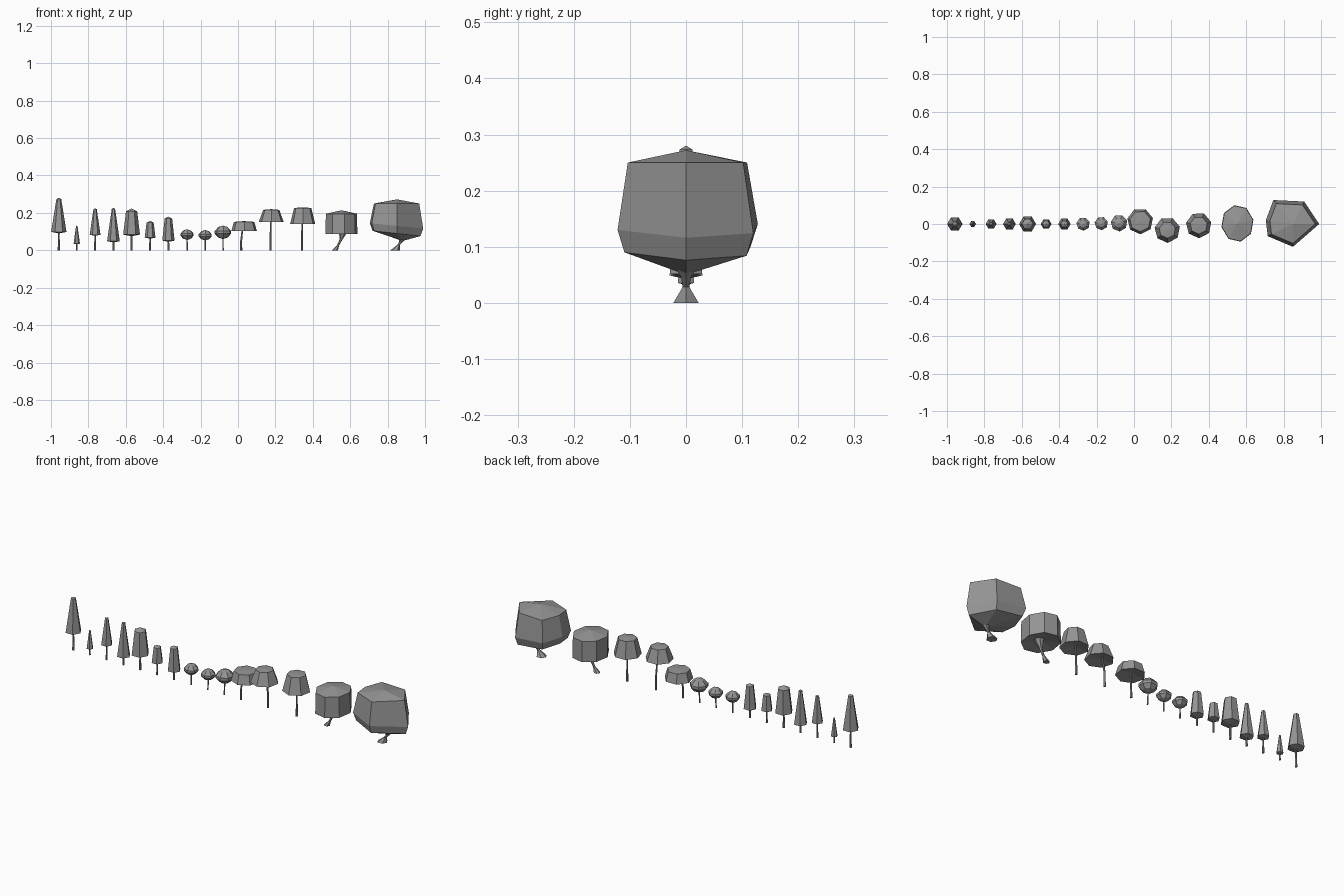
import bpy
import math

default_cube = bpy.data.objects.get("Cube")
if default_cube:
    bpy.data.objects.remove(default_cube, do_unlink=True)

grey = bpy.data.materials.new("plain grey")
grey.use_nodes = True
grey_colour = (0.3, 0.3, 0.3, 1)
grey.diffuse_color = grey_colour
grey.node_tree.nodes["Principled BSDF"].inputs["Base Color"].default_value = grey_colour


def loft(name, rings, bottom=None, top=None):
    """Skin a stack of equal-sided rings, closing each end with a cap or a fan to a point."""
    sides = len(rings[0])
    verts = [point for ring in rings for point in ring]
    faces = []
    for level in range(len(rings) - 1):
        for i in range(sides):
            j = (i + 1) % sides
            low, high = level * sides, (level + 1) * sides
            faces.append((low + i, low + j, high + j, high + i))
    last = (len(rings) - 1) * sides
    if bottom:
        verts.append(bottom)
        faces += [((i + 1) % sides, i, len(verts) - 1) for i in range(sides)]
    else:
        faces.append(tuple(reversed(range(sides))))
    if top:
        verts.append(top)
        faces += [(last + i, last + (i + 1) % sides, len(verts) - 1) for i in range(sides)]
    else:
        faces.append(tuple(range(last, last + sides)))
    mesh = bpy.data.meshes.new(name)
    mesh.from_pydata(verts, [], faces)
    mesh.materials.append(grey)
    obj = bpy.data.objects.new(name, mesh)
    bpy.context.collection.objects.link(obj)
    return obj


def ring(x, y, z, radius, sides, turn=0.0, stretch=1.0):
    angles = [turn + math.tau * i / sides for i in range(sides)]
    return [(x + radius * math.cos(a), y + radius * stretch * math.sin(a), z) for a in angles]


def trunk(name, path, sides=6):
    """Tapered trunk through (x, y, z, radius) stations."""
    return loft(name, [ring(*station, sides) for station in path])


def canopy(name, x, y, profile, bottom, top, sides=6, turn=0.0, stretch=1.0):
    """Faceted crown from (z, radius) levels, with a point below and above."""
    rings = [ring(x, y, z, r, sides, turn, stretch) for z, r in profile]
    return loft(name, rings, (x, y, bottom), (x, y, top))


# Conifers and columnar trees: x, crown base, crown top, base radius, top radius
tall_trees = [
    ("tall_conifer", -0.958, 0.09, 0.28, 0.041, 0.013),
    ("tiny_conifer", -0.862, 0.032, 0.132, 0.017, 0.004),
    ("slim_conifer", -0.764, 0.077, 0.224, 0.029, 0.009),
    ("low_conifer", -0.666, 0.042, 0.226, 0.034, 0.009),
    ("broad_column", -0.569, 0.075, 0.223, 0.045, 0.03),
    ("short_column", -0.47, 0.062, 0.157, 0.029, 0.019),
    ("medium_column", -0.372, 0.045, 0.18, 0.033, 0.02),
]
for name, x, base, tip, wide, narrow in tall_trees:
    rim = base + wide * 0.2
    shoulder = tip - narrow * 0.5
    canopy(name + "_crown", x, 0, [(rim, wide), (shoulder, narrow)], base, tip)
    thick = 0.004 + wide * 0.05
    trunk(name + "_trunk", [(x, 0, 0, thick), (x, 0, base + 0.01, thick * 0.7)])

# Round bushes on thin stems: x, y, bottom, top, radius
bushes = [
    ("first_bush", -0.272, 0, 0.055, 0.112, 0.036),
    ("second_bush", -0.175, 0.003, 0.052, 0.108, 0.036),
    ("third_bush", -0.08, 0.005, 0.06, 0.132, 0.045),
]
for name, x, y, base, tip, wide in bushes:
    height = tip - base
    levels = [(0.13, 0.62), (0.4, 1.0), (0.6, 1.0), (0.9, 0.55)]
    profile = [(base + height * h, wide * r) for h, r in levels]
    canopy(name + "_crown", x, y, profile, base, tip, sides=7, turn=0.3)
    trunk(name + "_stem", [(x, 0, 0, 0.004), (x, y, base + 0.01, 0.003)])

# Umbrella trees: crown x and y, base, top, radii, foot x
umbrellas = [
    ("low_umbrella", 0.033, 0.015, 0.103, 0.156, 0.07, 0.056, 0.017),
    ("high_umbrella", 0.178, -0.032, 0.15, 0.22, 0.069, 0.044, 0.174),
    ("large_umbrella", 0.346, -0.007, 0.14, 0.23, 0.069, 0.047, 0.342),
]
for name, x, y, base, tip, wide, narrow, foot in umbrellas:
    profile = [(base, wide), (tip - 0.004, narrow)]
    canopy(name + "_crown", x, y, profile, base + 0.012, tip, sides=7, turn=0.25)
    middle = (foot + x) / 2
    trunk(name + "_trunk", [(foot, 0, 0, 0.006), (foot, 0, base / 2, 0.005),
                            (middle, y / 2, base + 0.02, 0.004)])

# Leaning round tree
canopy("leaning_tree_crown", 0.553, 0.003, [(0.087, 0.087), (0.195, 0.085)],
       0.105, 0.214, sides=8, turn=0.2, stretch=1.14)
trunk("leaning_tree_trunk", [(0.518, 0, 0, 0.016), (0.535, 0, 0.027, 0.006),
                             (0.552, 0, 0.06, 0.008), (0.565, 0, 0.11, 0.028)])

# Great tree with a lopsided crown, grown from one outline
outline = [(0.99, 0), (0.91, 0.12), (0.745, 0.128), (0.705, 0.02), (0.715, -0.065), (0.85, -0.122)]


def outline_ring(z, scale, tilt=0.0):
    centre = 0.85
    return [(centre + (x - centre) * scale, y * scale, z + (centre - x) * tilt) for x, y in outline]


loft("great_tree_crown",
     [outline_ring(0.09, 0.9, 0.1), outline_ring(0.13, 1.0, 0.1), outline_ring(0.25, 0.85)],
     (0.88, 0, 0.05), (0.85, 0, 0.272))
trunk("great_tree_trunk", [(0.84, 0, 0, 0.026), (0.858, 0, 0.028, 0.007),
                           (0.872, 0, 0.045, 0.01), (0.885, 0, 0.075, 0.03)])
